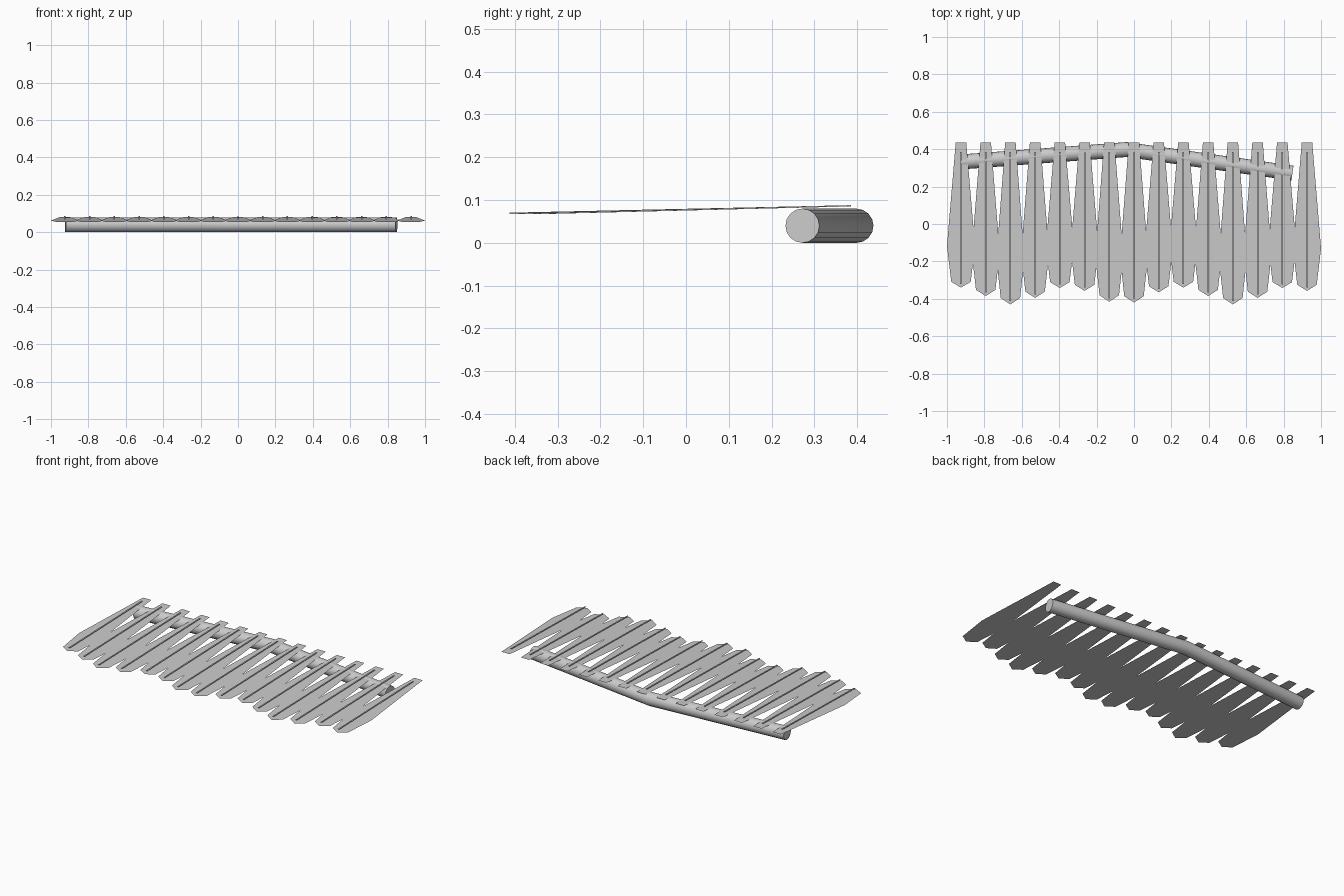
import bpy, bmesh
from math import cos, sin, pi
from mathutils import Vector

if "Cube" in bpy.data.objects:
    bpy.data.objects.remove(bpy.data.objects["Cube"])

TOP = 0.437
TIPS = [-.34, -.385, -.43, -.395, -.342, -.357, -.415,
        -.42, -.365, -.34, -.385, -.43, -.395, -.342, -.357]


def make_object(name, bm):
    me = bpy.data.meshes.new(name)
    bm.to_mesh(me)
    bm.free()
    ob = bpy.data.objects.new(name, me)
    bpy.context.collection.objects.link(ob)
    return ob


# Bent pole: round section swept along three points
def build_pole(points, radius, sides=16):
    bm = bmesh.new()
    rings = []
    for i, p in enumerate(points):
        a, b = points[max(i - 1, 0)], points[min(i + 1, len(points) - 1)]
        t = (b - a).normalized()
        side = Vector((-t.y, t.x, 0))
        rings.append([bm.verts.new(p + radius * (side * cos(2 * pi * k / sides)
                      + Vector((0, 0, 1)) * sin(2 * pi * k / sides)))
                      for k in range(sides)])
    for r0, r1 in zip(rings, rings[1:]):
        for k in range(sides):
            n = (k + 1) % sides
            bm.faces.new((r0[k], r0[n], r1[n], r1[k]))
    bm.faces.new(rings[0])
    bm.faces.new(rings[-1])
    bmesh.ops.recalc_face_normals(bm, faces=bm.faces)
    for f in bm.faces:
        f.smooth = len(f.verts) == 4
    return make_object("pole", bm)


build_pole([Vector((-.923, .332, .04)), Vector((-.04, .398, .04)),
            Vector((.847, .272, .04))], 0.04)

# Half outline of a leaf: (half width, fraction of length)
HALF = [(.028, 0), (.075, .715), (.052, .96)]


# Thin sheet leaf, sloping down towards its tip
def build_leaf(x, tip):
    bm = bmesh.new()
    outline = [(-w, f) for w, f in HALF] + [(0, 1)] + [(w, f) for w, f in reversed(HALF)]
    bm.faces.new([bm.verts.new((x + w, TOP + (tip - TOP) * f, .081 - .026 * f))
                  for w, f in outline])
    make_object("leaf", bm)


# Slim midrib running just above the leaf
def build_rib(x, tip):
    bm = bmesh.new()
    y0, y1 = .385, tip + .018
    bmesh.ops.create_cube(bm, size=1)
    for v in bm.verts:
        front = v.co.y < 0
        v.co = Vector((x + v.co.x * .008, y1 if front else y0,
                       (.069 if front else .0865) + v.co.z * .003))
    make_object("leaf_rib", bm)


for i, tip in enumerate(TIPS):
    x = -.925 + i * 1.85 / 14
    build_leaf(x, tip)
    build_rib(x, tip)
